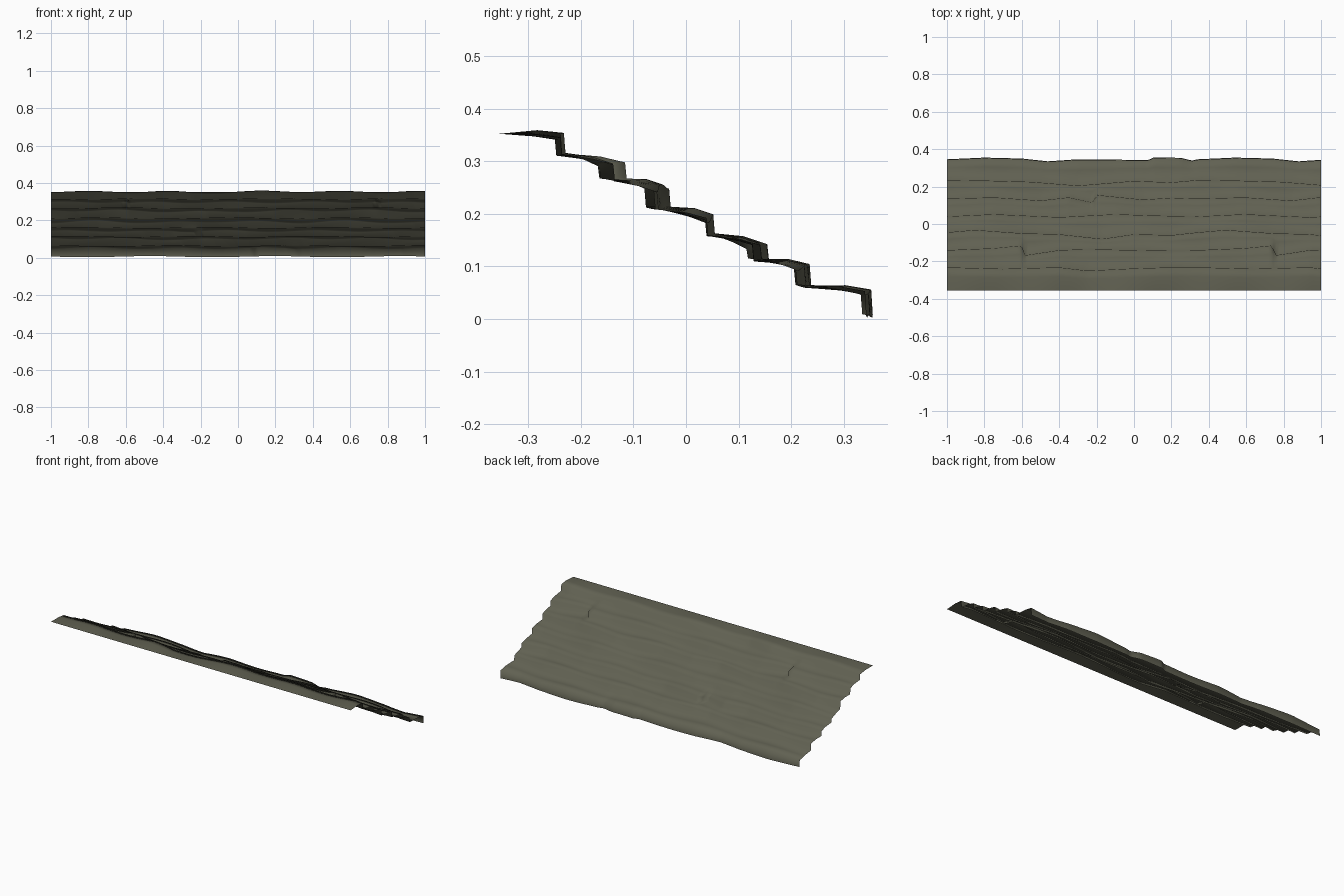
import bpy, bmesh, math, random

if "Cube" in bpy.data.objects:
    bpy.data.objects.remove(bpy.data.objects["Cube"])
random.seed(4)

PERIOD = 1.34   # the ragged pattern repeats along the roof
# Each thatch row: (lip y keys along x), lip y range, lip z range, foot z
ROWS = [
    ([(-1, -.232), (-.7, -.24), (-.4, -.232), (-.25, -.25), (0, -.238), (.2, -.232)],
     (-.253, -.232), (.336, .355), .313),
    ([(-1, -.14), (-.75, -.13), (-.6, -.115), (-.585, -.168), (-.4, -.14), (-.25, -.135), (.1, -.142)],
     (-.168, -.115), (.285, .303), .264),
    ([(-1, -.045), (-.85, -.032), (-.6, -.05), (-.4, -.055), (-.17, -.08), (0, -.055), (.2, -.06)],
     (-.082, -.032), (.235, .26), .211),
    ([(-1, .04), (-.75, .052), (-.4, .036), (-.1, .052), (.1, .045)],
     (.034, .053), (.178, .2), .16),
    ([(-1, .135), (-.75, .142), (-.5, .125), (-.35, .142), (-.22, .114), (-.2, .155), (.05, .13), (.2, .14)],
     (.112, .156), (.132, .149), .112),
    ([(-1, .235), (-.8, .232), (-.55, .225), (-.3, .205), (0, .23), (.2, .222)],
     (.203, .236), (.09, .107), .062),
    ([(-1, .343), (-.8, .352), (-.6, .347), (-.46, .332), (-.3, .343), (.08, .339), (.1, .352), (.25, .351), (.31, .336)],
     (.325, .352), (.042, .056), .006),
]

def lip_y(keys, x):
    """Interpolate the lip line, repeating every PERIOD."""
    x = -1 + (x + 1) % PERIOD
    pts = keys + [(keys[0][0] + PERIOD, keys[0][1])]
    for (x0, y0), (x1, y1) in zip(pts, pts[1:]):
        if x0 <= x <= x1:
            return y0 + (y1 - y0) * (x - x0) / (x1 - x0)
    return pts[-1][1]

def profile(x):
    """Stepped cross-section from ridge to eave at one x."""
    pts = [(-.355, .352)]
    for i, (keys, (ya, yb), (za, zb), foot) in enumerate(ROWS):
        y = lip_y(keys, x)
        t = min(max((y - ya) / (yb - ya), 0), 1)
        t = .5 * t + .25 + .25 * math.sin(x * 2 * math.pi * 3 / PERIOD + i * 2.1)
        z = za + (zb - za) * t
        py, pz = pts[-1]
        # crown of the row, rounded lip, then the drop
        pts.append((py + (y - py) * .6, pz + (z - pz) * .6 + (.001 + .005 * t)))
        pts.append((y, z))
        pts.append((y + .003, foot + .003 * math.sin(x * 9.4 + i)))
    return pts

# Thatch sheet: loft the profile along the roof
bm = bmesh.new()
N = 134
cols = []
for k in range(N + 1):
    x = -1 + 2 * k / N
    cols.append([bm.verts.new((x, y, z)) for y, z in profile(x)])
for a, b in zip(cols, cols[1:]):
    for j in range(len(a) - 1):
        f = bm.faces.new((a[j], b[j], b[j + 1], a[j + 1]))
        f.smooth = True

mesh = bpy.data.meshes.new("thatch_roof_panel")
bm.to_mesh(mesh)
bm.free()
roof = bpy.data.objects.new("thatch_roof_panel", mesh)
bpy.context.collection.objects.link(roof)

mat = bpy.data.materials.new("weathered_thatch")
mat.diffuse_color = (.12, .12, .085, 1)
mat.use_nodes = True
mat.node_tree.nodes["Principled BSDF"].inputs["Base Color"].default_value = mat.diffuse_color
mesh.materials.append(mat)
